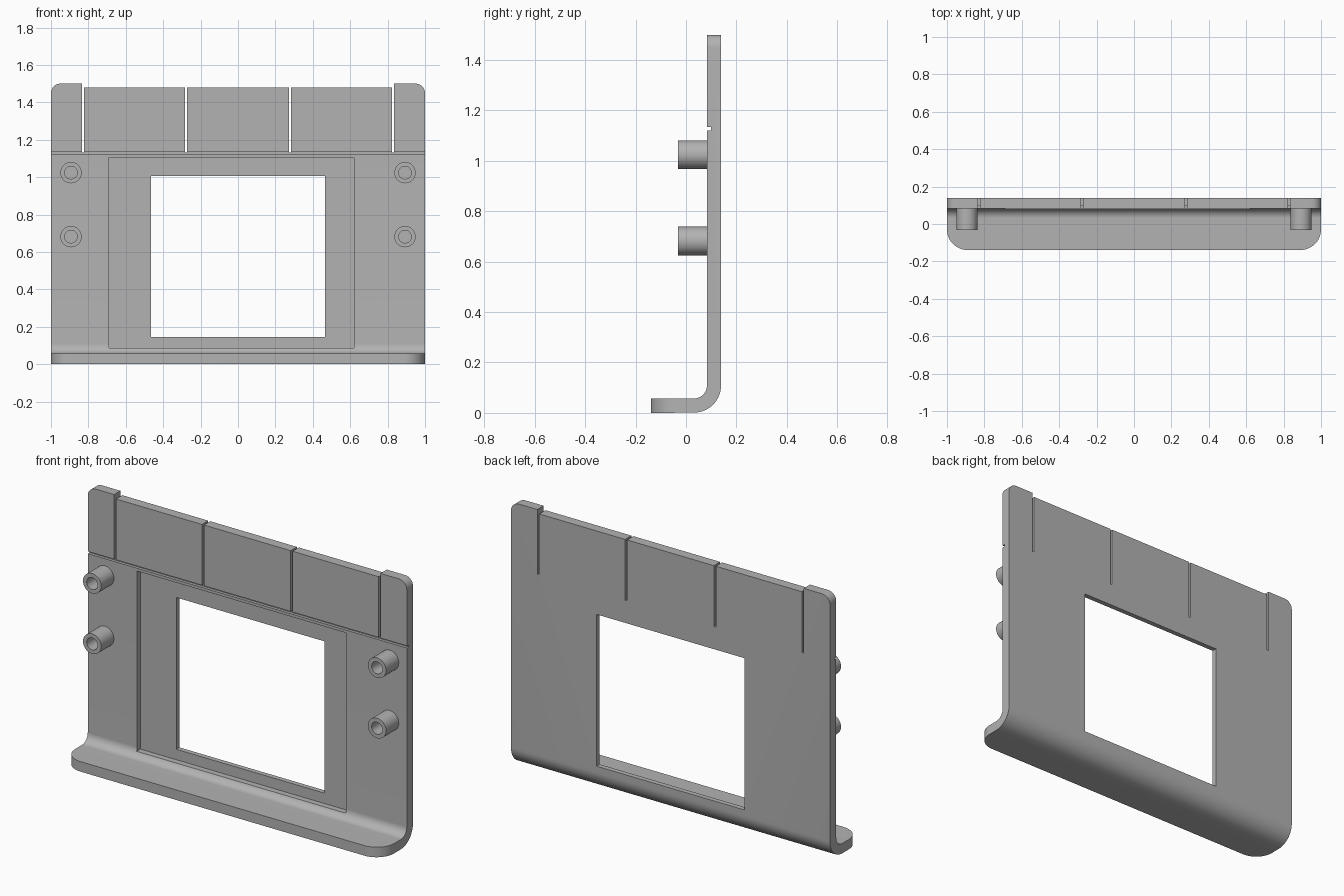
import bpy, bmesh, math
from mathutils import Vector

cube = bpy.data.objects.get("Cube")
if cube:
    bpy.data.objects.remove(cube, do_unlink=True)

grey = bpy.data.materials.new("plain grey")
grey.use_nodes = True
colour = (0.45, 0.45, 0.45, 1)
grey.diffuse_color = colour
grey.node_tree.nodes["Principled BSDF"].inputs["Base Color"].default_value = colour


def finish(name, bm):
    bmesh.ops.recalc_face_normals(bm, faces=bm.faces)
    mesh = bpy.data.meshes.new(name)
    bm.to_mesh(mesh)
    bm.free()
    mesh.materials.append(grey)
    obj = bpy.data.objects.new(name, mesh)
    bpy.context.collection.objects.link(obj)
    return obj


def prism(name, outline, axis, low, high):
    """Extrude a 2D outline along the axis; the outline uses the other two axes in order."""
    bm = bmesh.new()
    verts = []
    for p in outline:
        co = list(p)
        co.insert(axis, low)
        verts.append(bm.verts.new(co))
    face = bm.faces.new(verts)
    step = Vector((0, 0, 0))
    step[axis] = high - low
    new = bmesh.ops.extrude_face_region(bm, geom=[face])["geom"]
    bmesh.ops.translate(bm, vec=step, verts=[v for v in new if isinstance(v, bmesh.types.BMVert)])
    return finish(name, bm)


def arc(cx, cy, r, start, end, n=12):
    angles = [math.radians(start + (end - start) * i / n) for i in range(n + 1)]
    return [(cx + r * math.cos(a), cy + r * math.sin(a)) for a in angles]


def rect(x0, x1, z0, z1):
    return [(x0, z0), (x1, z0), (x1, z1), (x0, z1)]


def activate(obj):
    bpy.ops.object.select_all(action="DESELECT")
    obj.select_set(True)
    bpy.context.view_layer.objects.active = obj


def carve(obj, cutter, operation="DIFFERENCE"):
    mod = obj.modifiers.new("carve", "BOOLEAN")
    mod.operation = operation
    mod.solver = "EXACT"
    mod.object = cutter
    activate(obj)
    bpy.ops.object.modifier_apply(modifier=mod.name)
    bpy.data.objects.remove(cutter, do_unlink=True)


FRONT, BACK, LIP = 0.083, 0.139, -0.139
THICK, INNER, HEIGHT = 0.057, 0.052, 1.5
bend_y, bend_z = FRONT - INNER, THICK + INNER

# Bent sheet: an L profile with a rounded bend, run across the width
profile = [(LIP, 0)] + arc(bend_y, bend_z, BACK - bend_y, -90, 0, 16)
profile += [(BACK, HEIGHT + 0.1), (FRONT, HEIGHT + 0.1)]
profile += arc(bend_y, bend_z, INNER, 0, -90, 16) + [(LIP, THICK)]
panel = prism("bent_panel", profile, 0, -1.1, 1.1)

# Face outline: rounded shoulders and narrow slots between the top tabs
SLOT_BOTTOM, TAB_TOP, r = 1.133, 1.478, 0.05
outline = [(-1, -0.1)] + arc(-1 + r, HEIGHT - r, r, 180, 90, 8)
slots = [-0.829, -0.278, 0.278, 0.829]
for i, x in enumerate(slots):
    left, right = x - 0.006, x + 0.006
    outline += [(left, HEIGHT if i == 0 else TAB_TOP), (left, SLOT_BOTTOM),
                (right, SLOT_BOTTOM), (right, HEIGHT if i == 3 else TAB_TOP)]
outline += arc(1 - r, HEIGHT - r, r, 90, 0, 8) + [(1, -0.1)]
carve(panel, prism("outline_cutter", outline, 1, -0.4, 0.4), "INTERSECT")

# Rounded front corners of the foot
R = 0.11
for side in (-1, 1):
    corner = arc(1 - R, LIP + R, R, 0, -90)
    corner += [(1 - R, LIP - 0.1), (1.1, LIP - 0.1), (1.1, LIP + R)]
    corner = [(side * x, y) for x, y in corner]
    carve(panel, prism("corner_cutter", corner, 2, -0.1, 0.2))

# Shallow recess, window and the groove under the tabs
carve(panel, prism("recess_cutter", rect(-0.69, 0.62, 0.086, 1.105), 1, -0.3, FRONT + 0.028))
carve(panel, prism("window_cutter", rect(-0.464, 0.464, 0.145, 1.005), 1, -0.3, 0.3))
carve(panel, prism("groove_cutter", rect(-1.1, 1.1, 1.121, 1.1335), 1, -0.3, FRONT + 0.016))
activate(panel)
bpy.ops.object.shade_smooth_by_angle(angle=math.radians(30))

# Hollow mounting posts
for side, label in ((-1, "right"), (1, "left")):
    for z, level in ((0.682, "lower"), (1.024, "upper")):
        bm = bmesh.new()
        section = [(0, 0.07), (0.034, 0.07), (0.034, -0.031), (0.057, -0.031), (0.057, 0.095), (0, 0.095)]
        verts = [bm.verts.new((a, b, 0)) for a, b in section]
        edges = [bm.edges.new(pair) for pair in zip(verts, verts[1:])]
        bmesh.ops.spin(bm, geom=verts + edges, cent=(0, 0, 0), axis=(0, 1, 0),
                       angle=math.tau, steps=32)
        bmesh.ops.remove_doubles(bm, verts=bm.verts, dist=0.0001)
        post = finish(f"{level}_{label}_post", bm)
        post.location = (side * 0.893, 0, z)
        activate(post)
        bpy.ops.object.shade_smooth_by_angle(angle=math.radians(30))
